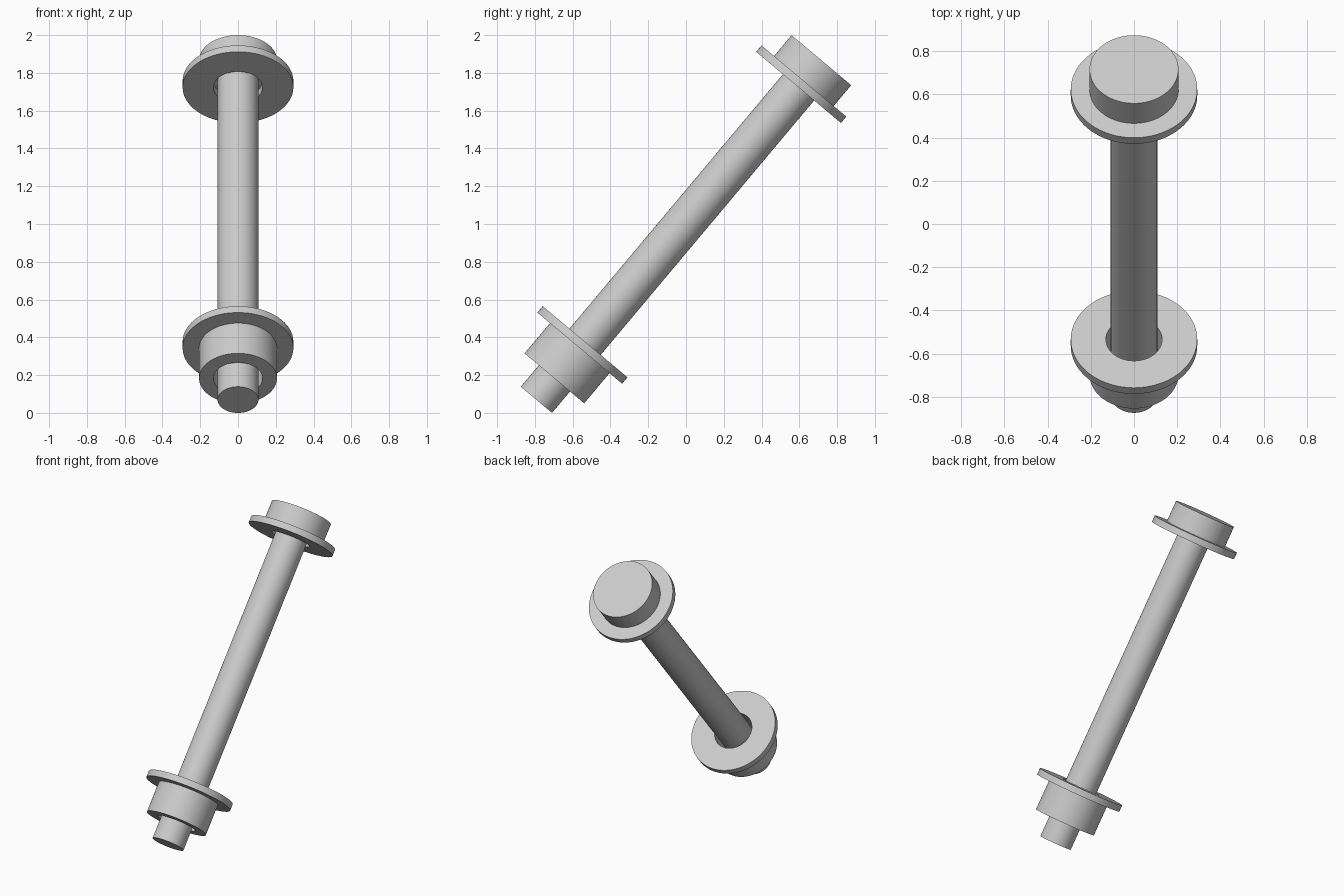
import bpy, bmesh, math
from mathutils import Matrix, Vector

if "Cube" in bpy.data.objects:
    bpy.data.objects.remove(bpy.data.objects["Cube"], do_unlink=True)

SIDES = 96
TILT = math.radians(40)
# The bolt axis leans back from its lower tip
PLACE = Matrix.Translation(Vector((0, -0.792, 0.0694))) @ Matrix.Rotation(-TILT, 4, 'X')

GREY = (0.6, 0.6, 0.6, 1)
steel = bpy.data.materials.new("grey_steel")
steel.use_nodes = True
steel.diffuse_color = GREY
steel.node_tree.nodes["Principled BSDF"].inputs["Base Color"].default_value = GREY


def ring(bm, radius, height):
    step = 2 * math.pi / SIDES
    return [bm.verts.new((radius * math.cos(i * step), radius * math.sin(i * step), height))
            for i in range(SIDES)]


def bridge(bm, a, b):
    for i in range(SIDES):
        j = (i + 1) % SIDES
        bm.faces.new((a[i], a[j], b[j], b[i]))


def turned_part(name, radius, bottom, top, bore=0):
    """A cylinder along the bolt axis, with an optional through hole."""
    bm = bmesh.new()
    low, high = ring(bm, radius, bottom), ring(bm, radius, top)
    bridge(bm, low, high)
    if bore:
        low_in, high_in = ring(bm, bore, bottom), ring(bm, bore, top)
        bridge(bm, high, high_in)
        bridge(bm, high_in, low_in)
        bridge(bm, low_in, low)
    else:
        bm.faces.new(high)
        bm.faces.new(low[::-1])
    bmesh.ops.recalc_face_normals(bm, faces=bm.faces)
    mesh = bpy.data.meshes.new(name)
    bm.to_mesh(mesh)
    bm.free()
    mesh.materials.append(steel)
    obj = bpy.data.objects.new(name, mesh)
    bpy.context.collection.objects.link(obj)
    obj.matrix_world = PLACE
    bpy.ops.object.select_all(action='DESELECT')
    obj.select_set(True)
    bpy.context.view_layer.objects.active = obj
    bpy.ops.object.shade_smooth_by_angle(angle=math.radians(30))
    return obj


# Shaft and solid head
turned_part("shaft", 0.108, 0, 2.203)
turned_part("head", 0.206, 2.203, 2.347)

# Round nut and the two washers, all with a loose bore
turned_part("nut", 0.206, 0.148, 0.357, bore=0.13)
turned_part("lower_washer", 0.293, 0.357, 0.401, bore=0.13)
turned_part("upper_washer", 0.293, 2.159, 2.203, bore=0.13)
